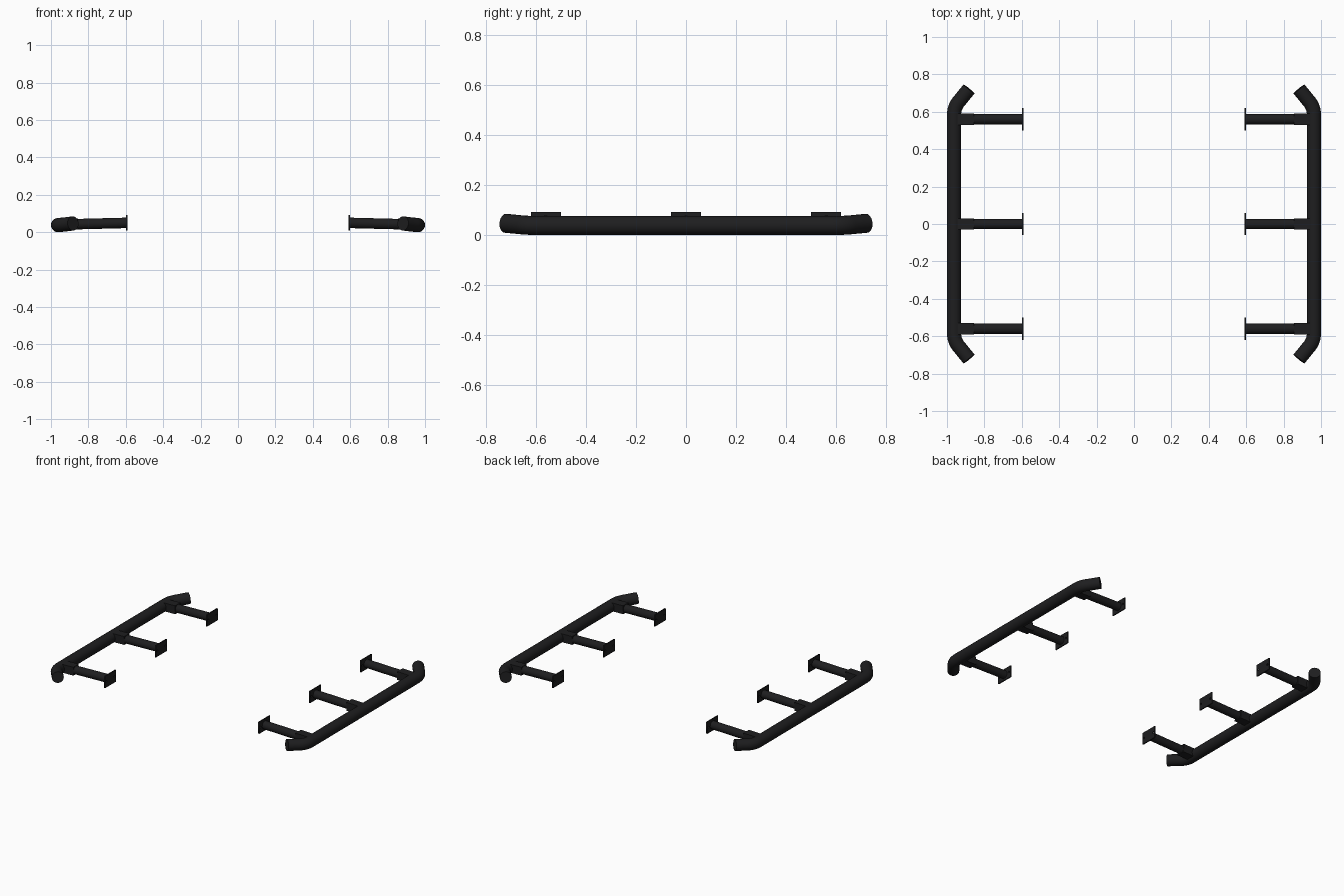
import bpy
from math import sin, cos, pi, radians
from mathutils import Matrix, Vector

if "Cube" in bpy.data.objects:
    bpy.data.objects.remove(bpy.data.objects["Cube"])

black = bpy.data.materials.new("black_paint")
black.diffuse_color = (0.013, 0.013, 0.014, 1)
black.use_nodes = True
black.node_tree.nodes["Principled BSDF"].inputs["Base Color"].default_value = black.diffuse_color


def finish(ob, name, smooth=False):
    """Name, colour and mirror a part to the other side."""
    ob.name = name
    bpy.ops.object.select_all(action='DESELECT')
    ob.select_set(True)
    bpy.context.view_layer.objects.active = ob
    if ob.type == 'CURVE':
        bpy.ops.object.convert(target='MESH')
        ob = bpy.context.object
    bpy.ops.object.transform_apply(location=True, rotation=True, scale=True)
    ob.data.materials.clear()
    ob.data.materials.append(black)
    if smooth:
        bpy.ops.object.shade_smooth_by_angle(angle=radians(40))
    ob.modifiers.new("other_side", 'MIRROR').use_mirror_merge = False
    return ob


def poly(curve, pts, cyclic=False):
    s = curve.splines.new('POLY')
    s.points.add(len(pts) - 1)
    for p, co in zip(s.points, pts):
        p.co = (*co, 1)
    s.use_cyclic_u = cyclic


def tube(name, pts, radius, res=6):
    c = bpy.data.curves.new(name, 'CURVE')
    c.dimensions = '3D'
    c.bevel_depth, c.bevel_resolution, c.use_fill_caps = radius, res, True
    poly(c, pts)
    ob = bpy.data.objects.new(name, c)
    bpy.context.collection.objects.link(ob)
    return finish(ob, name, True)


# Side bar: straight run, arc bends, then angled tips
R, X, Z, Y0, A = 0.038, 0.962, 0.038, 0.585, radians(44)
bend = 0.11
half = []
for i in range(9):
    a = A * i / 8
    half.append((X - bend * (1 - cos(a)), Y0 + bend * sin(a), Z + 0.003 * (i / 8) ** 2))
half.append((0.882, 0.722, Z + 0.009))
tube("side_bar", [(x, -y, z) for x, y, z in reversed(half)] + half, R, 8)


# Mounting plate: flat outline with two bolt holes
def plate(y):
    c = bpy.data.curves.new("plate", 'CURVE')
    c.dimensions, c.fill_mode, c.extrude = '2D', 'BOTH', 0.004
    poly(c, [(-.06, -.041, 0), (.06, -.041, 0), (.06, .041, 0), (-.06, .041, 0)], True)
    for s in (-1, 1):
        poly(c, [(s * .045 + .007 * cos(t * pi / 6), .007 * sin(t * pi / 6), 0)
                 for t in range(12)], True)
    ob = bpy.data.objects.new("plate", c)
    bpy.context.collection.objects.link(ob)
    ob.matrix_world = Matrix(((0, 0, 1, 0.594), (1, 0, 0, y), (0, 1, 0, 0.051), (0, 0, 0, 1)))
    finish(ob, "mounting_plate")


for y in (-0.56, 0, 0.56):
    plate(y)
    # Support arm from plate to bar
    tube("support_arm", [(0.597, y, 0.050), (0.945, y, 0.041)], 0.028)
    # Socket where the arm meets the bar
    bpy.ops.mesh.primitive_cube_add(size=1, location=(0.9, y, 0.043), rotation=(0, radians(1.5), 0))
    bpy.context.object.scale = (0.09, 0.059, 0.058)
    finish(bpy.context.object, "arm_socket")
